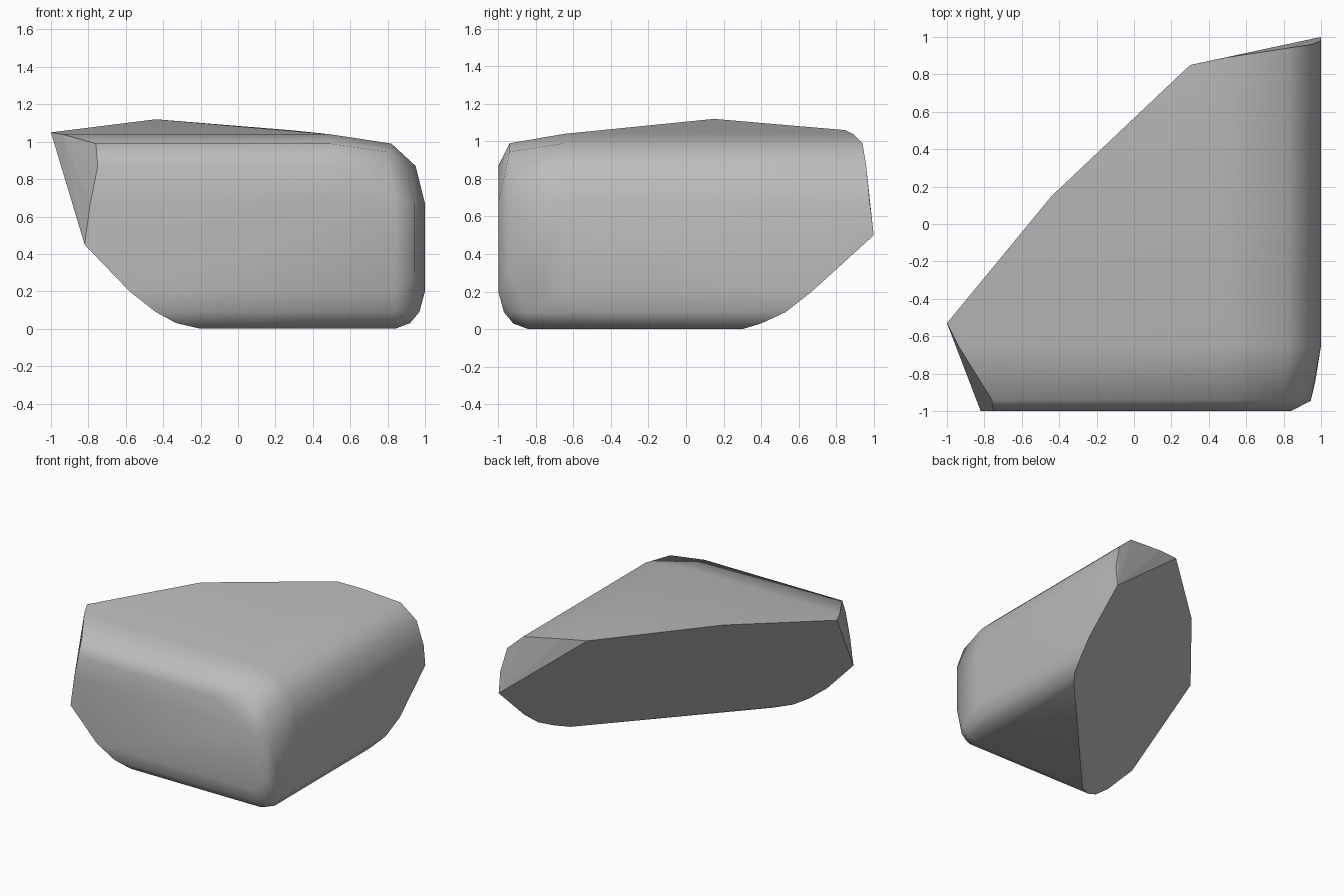
import bpy
import bmesh
import math

# Remove the default object
cube = bpy.data.objects.get("Cube")
if cube:
    bpy.data.objects.remove(cube, do_unlink=True)


def make_material(name, colour):
    mat = bpy.data.materials.new(name)
    mat.use_nodes = True
    mat.diffuse_color = colour
    mat.node_tree.nodes["Principled BSDF"].inputs["Base Color"].default_value = colour
    return mat


def level_points(z, side_x, front_y, left_end, back_end):
    """One height of the rounded corner: a front row and a side row."""
    turn_x = 0.84 if z < 0.8 else 0.49
    turn_y = -0.84 if z < 0.1 else -0.65
    return [
        (left_end, front_y, z), (turn_x, front_y, z),
        (side_x, turn_y, z), (side_x, back_end, z),
    ]


# Height, side x, front y, left end of the front row, back end of the side row
levels = [
    (0.0, 0.84, -0.84, -0.2, 0.3),
    (0.03, 0.92, -0.92, -0.33, 0.4),
    (0.09, 0.97, -0.97, -0.44, 0.53),
    (0.2, 1.0, -1.0, -0.58, 0.67),
    (0.45, 1.0, -1.0, -0.82, 0.94),
    (0.67, 1.0, -1.0, -0.79, 0.98),
    (0.87, 0.95, -1.0, -0.75, 0.96),
    (0.99, 0.82, -0.94, -0.76, 0.94),
    (1.04, 0.49, -0.65, -0.94, 0.89),
]
points = [p for level in levels for p in level_points(*level)]

# Rounded vertical corner, then the broken top rim
points += [(0.92, -0.92, 0.09), (0.945, -0.945, 0.3), (0.945, -0.945, 0.67),
           (0.8, -0.94, 0.945), (0.91, -0.91, 0.82)]
points += [(-1.0, -0.53, 1.05), (-0.44, 0.15, 1.12),
           (0.3, 0.85, 1.06), (1.0, 1.0, 0.5)]

# Stone body as a convex shell
bm = bmesh.new()
for p in points:
    bm.verts.new(p)
hull = bmesh.ops.convex_hull(bm, input=bm.verts[:])
loose = [v for v in bm.verts if not v.link_faces]
bmesh.ops.delete(bm, geom=loose, context="VERTS")
bmesh.ops.dissolve_limit(bm, angle_limit=math.radians(1.5),
                         verts=bm.verts[:], edges=bm.edges[:])
bmesh.ops.recalc_face_normals(bm, faces=bm.faces[:])

# Worn faces are smooth, broken faces stay flat
for face in bm.faces:
    face.smooth = not (face.normal.x < -0.3 or face.normal.y > 0.3)

mesh = bpy.data.meshes.new("rock_fragment")
bm.to_mesh(mesh)
bm.free()
mesh.materials.append(make_material("stone_grey", (0.5, 0.5, 0.5, 1.0)))
rock = bpy.data.objects.new("rock_fragment", mesh)
bpy.context.collection.objects.link(rock)
